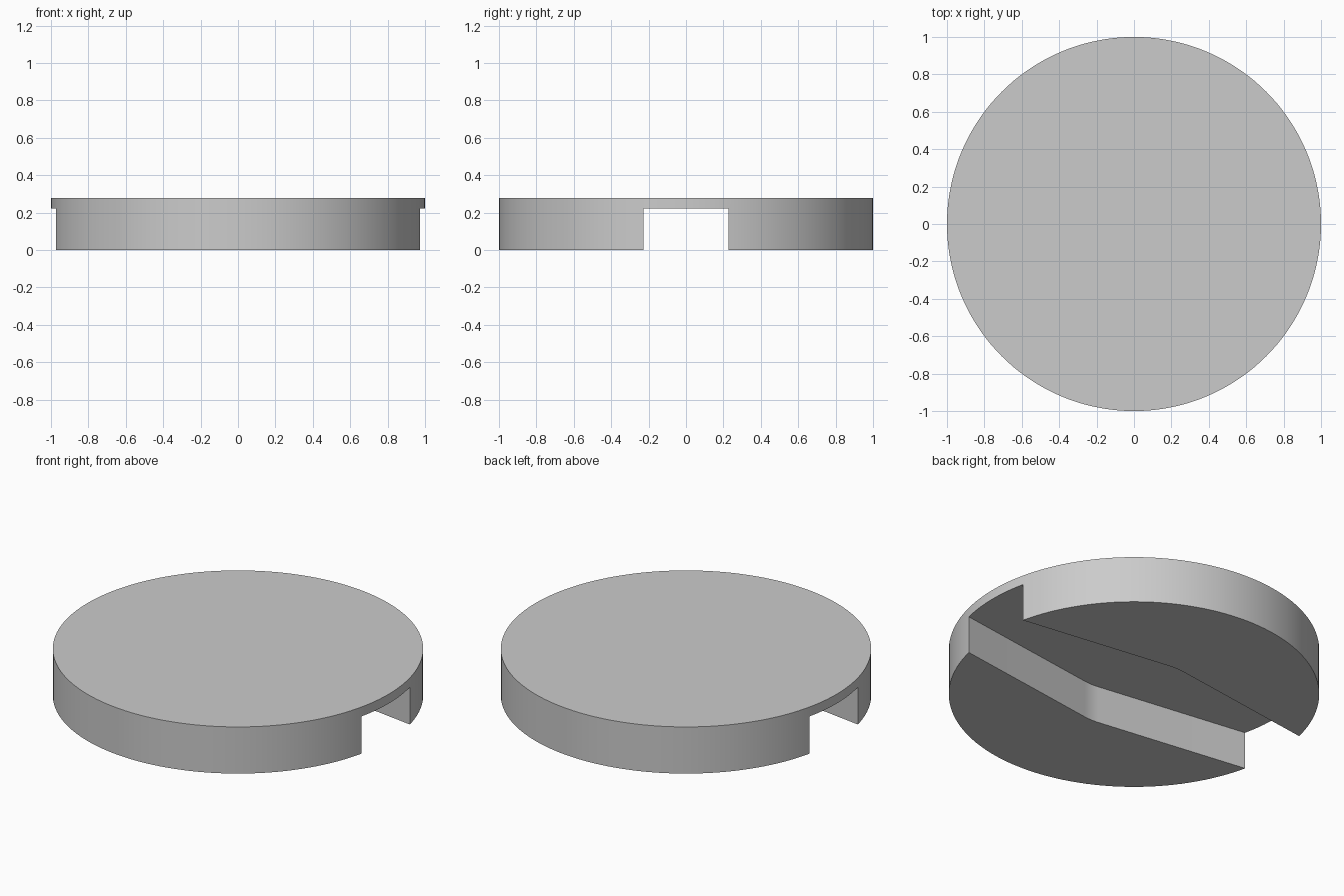
import bpy
import bmesh
from math import sin, cos, radians, sqrt

cube = bpy.data.objects.get("Cube")
if cube:
    bpy.data.objects.remove(cube, do_unlink=True)

HEIGHT, SLOT_TOP = 0.278, 0.222
HUB_RADIUS, FLARE = 0.36, 8.0      # slot's rounded middle and wall angle
MOUTH_HALF = 0.227                 # half width of the slot at the rim

grey = bpy.data.materials.new("plain grey")
grey.use_nodes = True
color = (0.6, 0.6, 0.6, 1)
grey.diffuse_color = color
grey.node_tree.nodes["Principled BSDF"].inputs["Base Color"].default_value = color


def prism(name, outline, z0, z1):
    """Extrude a closed outline between two heights."""
    bm = bmesh.new()
    face = bm.faces.new([bm.verts.new((x, y, z0)) for x, y in outline])
    top = bmesh.ops.extrude_face_region(bm, geom=[face])["geom"]
    verts = [v for v in top if isinstance(v, bmesh.types.BMVert)]
    bmesh.ops.translate(bm, verts=verts, vec=(0, 0, z1 - z0))
    bmesh.ops.recalc_face_normals(bm, faces=bm.faces)
    mesh = bpy.data.meshes.new(name)
    bm.to_mesh(mesh)
    bm.free()
    mesh.materials.append(grey)
    obj = bpy.data.objects.new(name, mesh)
    bpy.context.collection.objects.link(obj)
    return obj


# Round body
circle = [(cos(radians(a * 2.5)), sin(radians(a * 2.5))) for a in range(144)]
body = prism("slotted_disc", circle, 0, HEIGHT)

# Slot cutter: straight walls tapering from a rounded middle to the rim
rim_x = sqrt(1 - MOUTH_HALF ** 2)
out_x = 1.1
out_y = MOUTH_HALF - (out_x - rim_x) * sin(radians(FLARE))
arc = [(HUB_RADIUS * sin(radians(FLARE * t / 4)), HUB_RADIUS * cos(radians(FLARE * t / 4)))
       for t in range(4, -5, -1)]
upper = [(out_x, out_y)] + arc + [(-out_x, out_y)]
cutter = prism("slot_cutter", upper + [(-x, -y) for x, y in upper], -0.1, SLOT_TOP)

# Cut the slot into the underside
cut = body.modifiers.new("slot", "BOOLEAN")
cut.operation = "DIFFERENCE"
cut.solver = "EXACT"
cut.object = cutter
bpy.ops.object.select_all(action="DESELECT")
bpy.context.view_layer.objects.active = body
body.select_set(True)
bpy.ops.object.modifier_apply(modifier=cut.name)
bpy.data.objects.remove(cutter, do_unlink=True)
bpy.ops.object.shade_smooth_by_angle(angle=radians(30))
